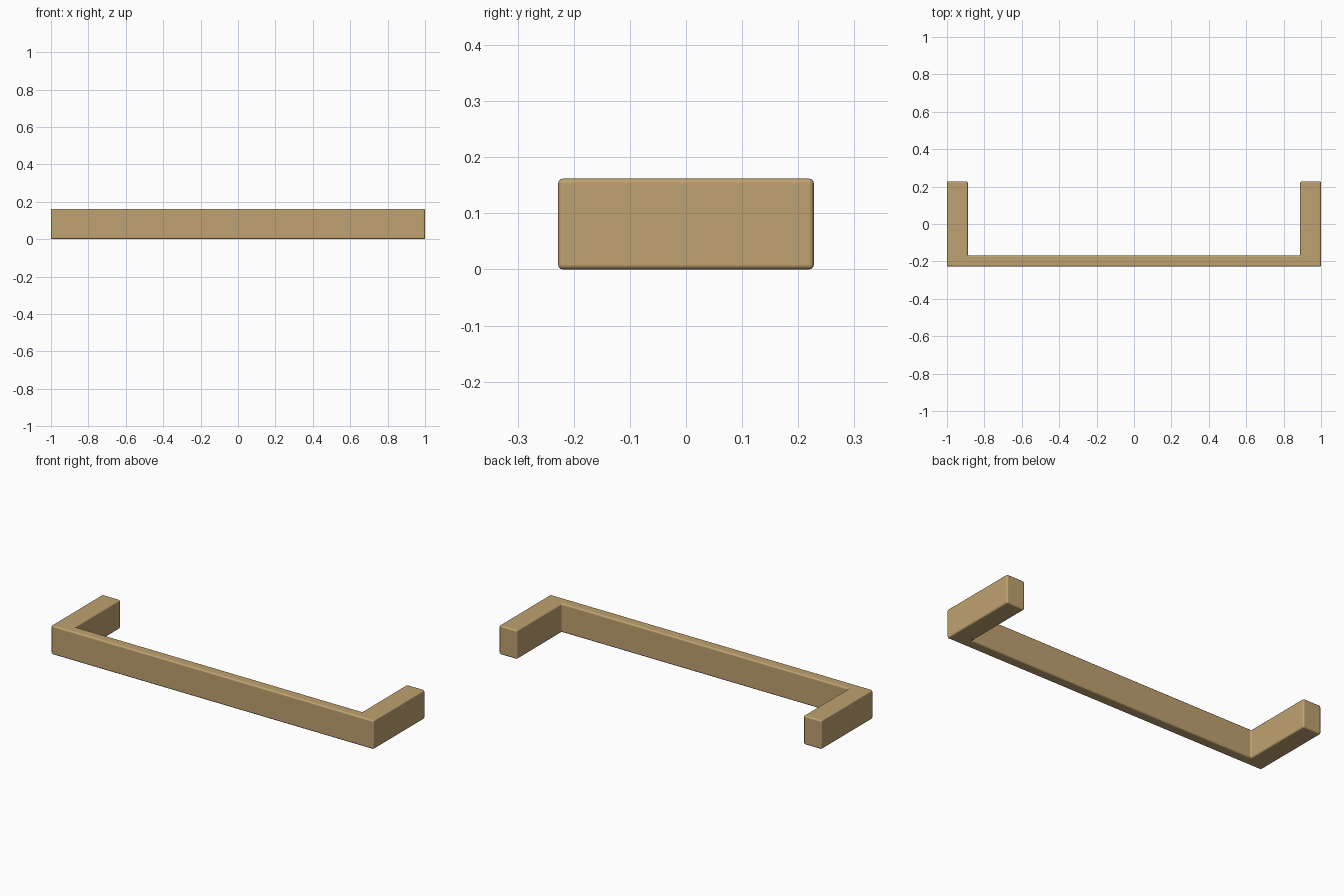
import bpy, bmesh

if "Cube" in bpy.data.objects:
    bpy.data.objects.remove(bpy.data.objects["Cube"])

# Overall sizes
HALF_X, HALF_Y, HEIGHT = 1.0, 0.228, 0.162
LEG_INNER_X, BAR_INNER_Y = 0.888, -0.169

# U-shaped plan: right half, mirrored to the left
right = [(HALF_X, -HALF_Y), (HALF_X, HALF_Y),
         (LEG_INNER_X, HALF_Y), (LEG_INNER_X, BAR_INNER_Y)]
outline = right + [(-x, y) for x, y in reversed(right)]

# Extrude the plan upward
bm = bmesh.new()
face = bm.faces.new([bm.verts.new((x, y, 0)) for x, y in outline])
top = bmesh.ops.extrude_face_region(bm, geom=[face])["geom"]
bmesh.ops.translate(bm, vec=(0, 0, HEIGHT),
                    verts=[g for g in top if isinstance(g, bmesh.types.BMVert)])
bmesh.ops.recalc_face_normals(bm, faces=bm.faces)
mesh = bpy.data.meshes.new("pull_handle")
bm.to_mesh(mesh)
bm.free()
handle = bpy.data.objects.new("pull_handle", mesh)
bpy.context.collection.objects.link(handle)

# Softly rounded edges
bevel = handle.modifiers.new("soft_edges", "BEVEL")
bevel.width = 0.009
bevel.segments = 3
bevel.limit_method = 'ANGLE'
bevel.harden_normals = True

# Brass colour
brass = bpy.data.materials.new("brushed_brass")
brass.diffuse_color = (0.52, 0.36, 0.16, 1)
brass.use_nodes = True
brass.node_tree.nodes["Principled BSDF"].inputs["Base Color"].default_value = brass.diffuse_color
mesh.materials.append(brass)

bpy.context.view_layer.objects.active = handle
handle.select_set(True)
bpy.ops.object.shade_smooth()
